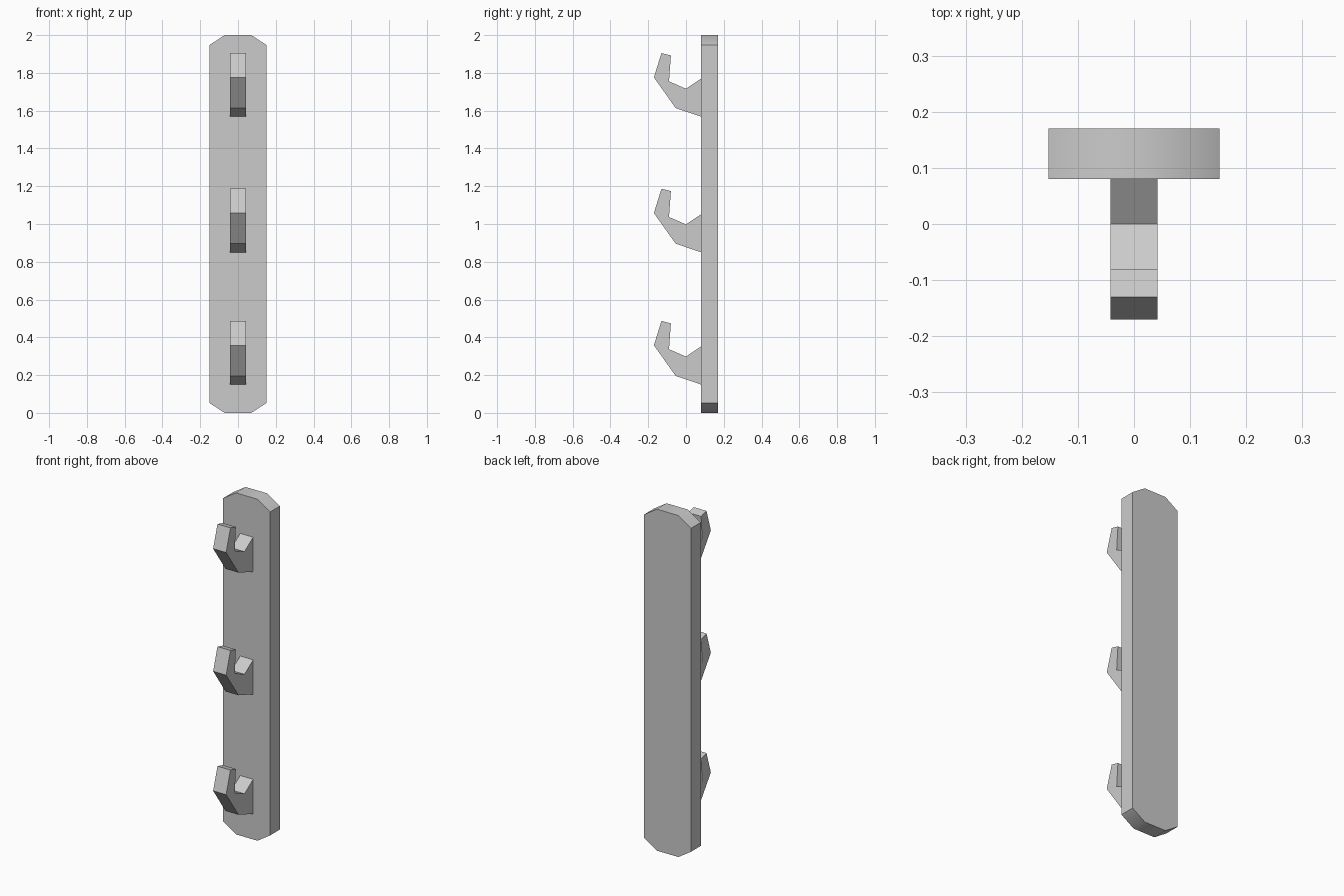
import bpy
import bmesh
import math
from mathutils import Vector

cube = bpy.data.objects.get("Cube")
if cube:
    bpy.data.objects.remove(cube, do_unlink=True)

# Single grey finish
grey = bpy.data.materials.new("light_grey")
grey.use_nodes = True
GREY = (0.6, 0.6, 0.6, 1)
grey.diffuse_color = GREY
grey.node_tree.nodes["Principled BSDF"].inputs["Base Color"].default_value = GREY


def extrude_profile(name, points, depth):
    """Extrude a closed outline of 3D points along the depth vector."""
    bm = bmesh.new()
    face = bm.faces.new([bm.verts.new(p) for p in points])
    result = bmesh.ops.extrude_face_region(bm, geom=[face], use_keep_orig=True)
    moved = [v for v in result["geom"] if isinstance(v, bmesh.types.BMVert)]
    bmesh.ops.translate(bm, verts=moved, vec=Vector(depth))
    bmesh.ops.recalc_face_normals(bm, faces=bm.faces)
    mesh = bpy.data.meshes.new(name)
    bm.to_mesh(mesh)
    bm.free()
    mesh.materials.append(grey)
    obj = bpy.data.objects.new(name, mesh)
    bpy.context.collection.objects.link(obj)
    return obj


# Back board with clipped corners, its ends softly shaded
quarter = [(0.152, 0.947), (0.07, 1.0)]
right_half = quarter + [(-x, z) for x, z in reversed(quarter)]
outline = right_half + [(-x, -z) for x, z in right_half]
board = extrude_profile("back_board", [(x, 0.08, z + 1) for x, z in outline], (0, 0.09, 0))
bpy.ops.object.select_all(action="DESELECT")
board.select_set(True)
bpy.context.view_layer.objects.active = board
bpy.ops.object.shade_smooth_by_angle(angle=math.radians(45))

# Three angular hooks, side outline as (y, z) above the hook's base
HALF = 0.042
hook = [(0.08, 0), (-0.055, 0.046), (-0.17, 0.208), (-0.13, 0.337),
        (-0.08, 0.324), (-0.09, 0.187), (0, 0.148), (0.08, 0.202)]
for name, base in (("lower_hook", 0.15), ("middle_hook", 0.85), ("upper_hook", 1.568)):
    extrude_profile(name, [(-HALF, y, base + z) for y, z in hook], (2 * HALF, 0, 0))
